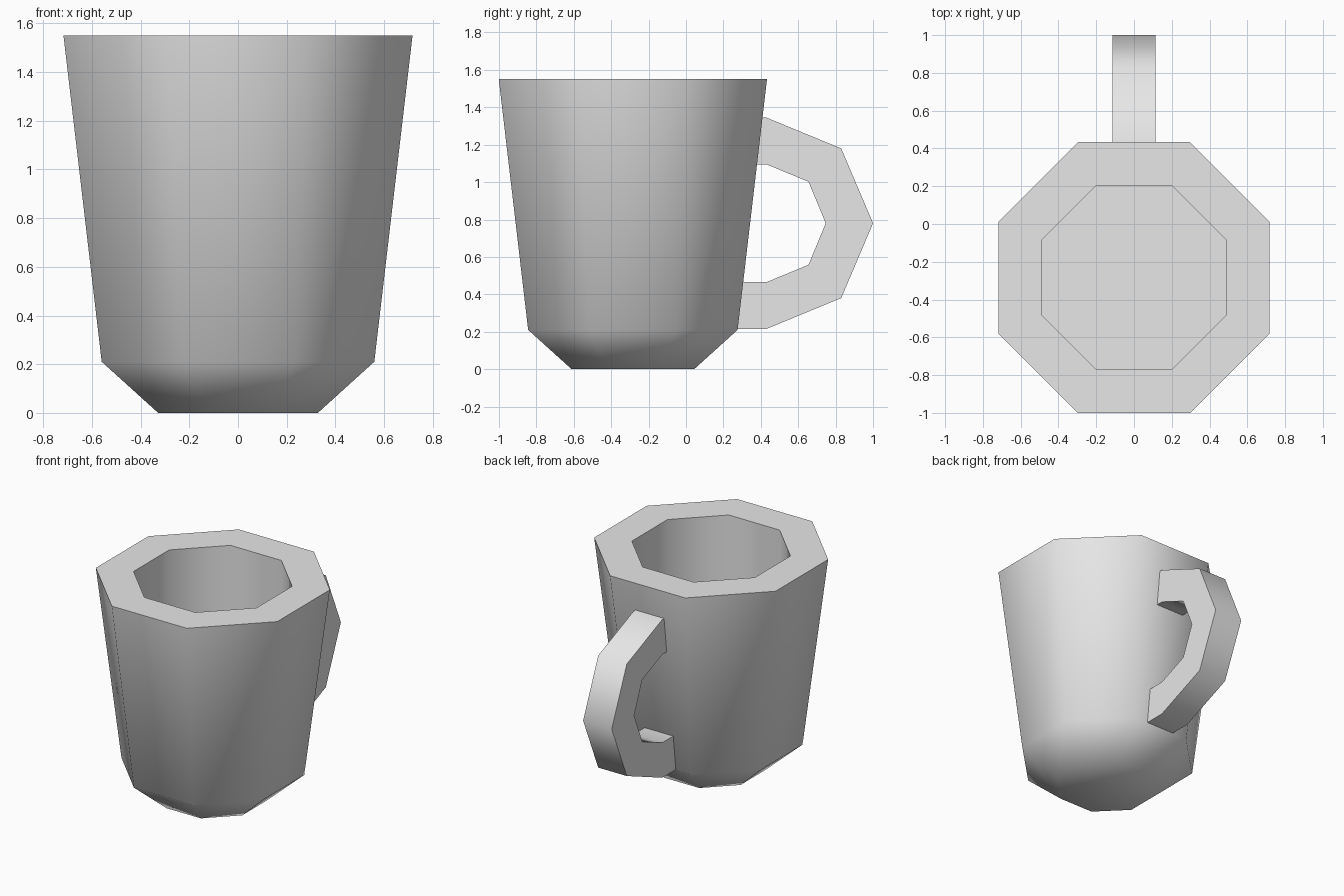
import bpy, bmesh
from math import pi, cos, sin, radians

cube = bpy.data.objects.get("Cube")
if cube:
    bpy.data.objects.remove(cube, do_unlink=True)

grey = bpy.data.materials.new("light_grey")
grey.use_nodes = True
grey.diffuse_color = (0.8, 0.8, 0.8, 1)
grey.node_tree.nodes["Principled BSDF"].inputs["Base Color"].default_value = (0.8, 0.8, 0.8, 1)

SIDES = 8
CENTRE_Y = -0.284


def finish(bm, name):
    """Turn the bmesh into a smooth-shaded object with sharp corners kept."""
    bmesh.ops.recalc_face_normals(bm, faces=bm.faces[:])
    mesh = bpy.data.meshes.new(name)
    bm.to_mesh(mesh)
    bm.free()
    mesh.materials.append(grey)
    obj = bpy.data.objects.new(name, mesh)
    bpy.context.collection.objects.link(obj)
    bpy.ops.object.select_all(action="DESELECT")
    obj.select_set(True)
    bpy.context.view_layer.objects.active = obj
    bpy.ops.object.shade_smooth_by_angle(angle=radians(60))
    return obj


def octagon(bm, apothem, z):
    radius = apothem / cos(pi / SIDES)
    angles = [2 * pi * (i + 0.5) / SIDES for i in range(SIDES)]
    return [bm.verts.new((radius * cos(a), CENTRE_Y + radius * sin(a), z)) for a in angles]


# Cup: octagonal rings up the outside, over the thick rim, down to the inner floor
bm = bmesh.new()
profile = [(0.328, 0), (0.56, 0.21), (0.717, 1.55), (0.486, 1.55), (0.486, 0.21)]
rings = [octagon(bm, r, z) for r, z in profile]
for low, high in zip(rings, rings[1:]):
    for i in range(SIDES):
        j = (i + 1) % SIDES
        bm.faces.new((low[i], low[j], high[j], high[i]))
bm.faces.new(rings[0][::-1])
bm.faces.new(rings[-1])
finish(bm, "cup")

# Handle: upper half of the arch mirrored about its middle, ends set into the cup wall
MID_Z, HALF_WIDTH = 0.78, 0.113
outer = [(0.25, 0.565), (0.43, 0.565), (0.83, 0.4), (1.0, 0)]
inner = [(0.25, 0.315), (0.43, 0.315), (0.655, 0.222), (0.747, 0)]


def full_arch(half):
    return half + [(y, -z) for y, z in half[-2::-1]]


bm = bmesh.new()
sections = []
for (yo, zo), (yi, zi) in zip(full_arch(outer), full_arch(inner)):
    corners = ((-1, yo, zo), (1, yo, zo), (1, yi, zi), (-1, yi, zi))
    sections.append([bm.verts.new((s * HALF_WIDTH, y, MID_Z + z)) for s, y, z in corners])
for a, b in zip(sections, sections[1:]):
    for i in range(4):
        j = (i + 1) % 4
        bm.faces.new((a[i], a[j], b[j], b[i]))
bm.faces.new(sections[0])
bm.faces.new(sections[-1][::-1])
finish(bm, "handle")
